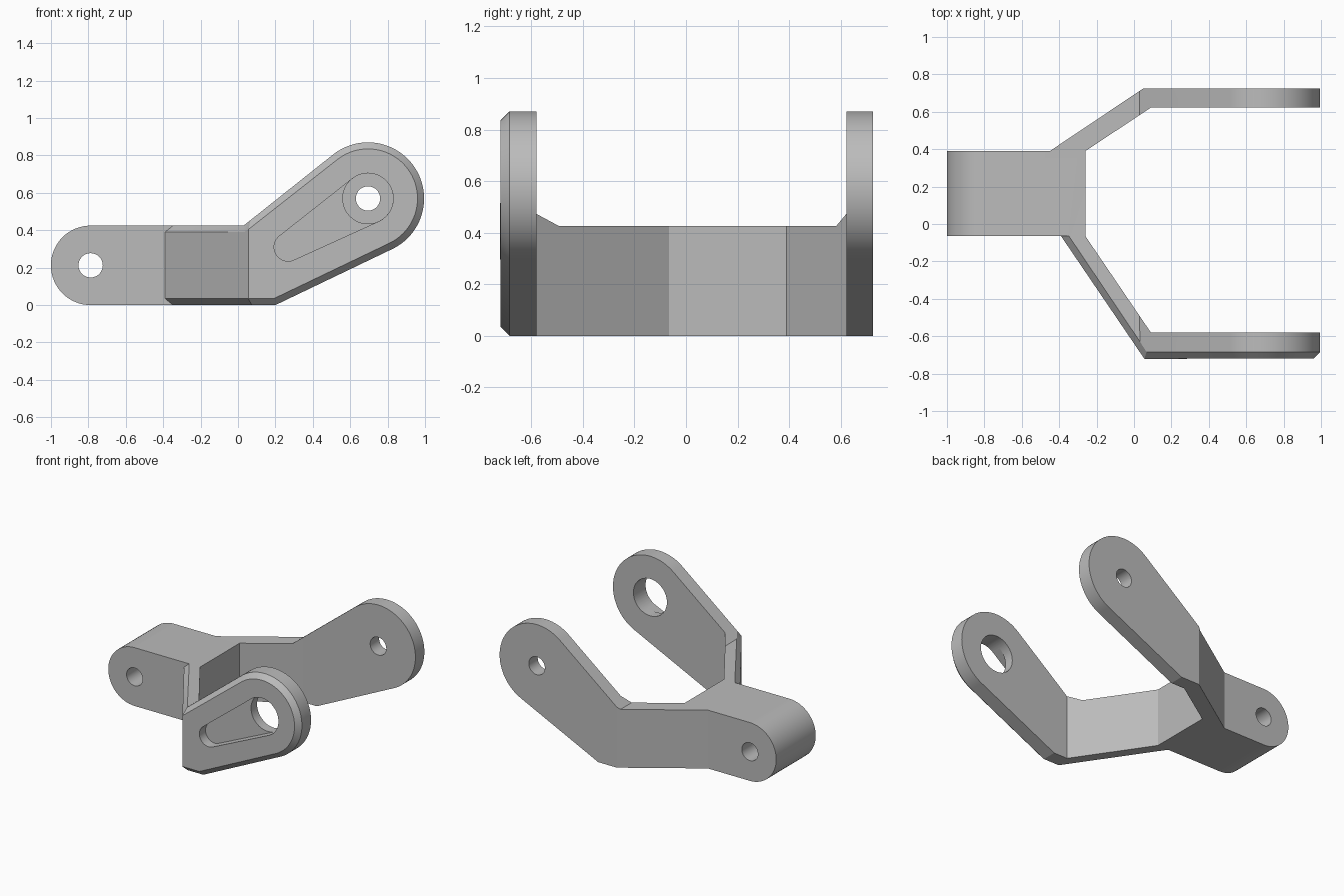
import bpy, bmesh, math
from mathutils import Vector

if "Cube" in bpy.data.objects:
    bpy.data.objects.remove(bpy.data.objects["Cube"], do_unlink=True)

grey = bpy.data.materials.new("plain_grey")
grey.use_nodes = True
grey.diffuse_color = (0.5, 0.5, 0.5, 1)
grey.node_tree.nodes["Principled BSDF"].inputs["Base Color"].default_value = (0.5, 0.5, 0.5, 1)

HUB, HUB_R = Vector((-0.788, 0.2125)), 0.2125     # x, z of the hub bore
EYE, EYE_R = Vector((0.695, 0.57)), 0.3           # x, z of the arm eyes
BORE = 0.065
TAU = math.tau


def prism(name, points, axis, lo, hi):
    """Extrude a 2D outline along y (points are x, z) or z (points are x, y)."""
    place = (lambda p, d: (p[0], d, p[1])) if axis == 'Y' else (lambda p, d: (p[0], p[1], d))
    bm = bmesh.new()
    face = bm.faces.new([bm.verts.new(place(p, lo)) for p in points])
    ext = bmesh.ops.extrude_face_region(bm, geom=[face])
    shift = Vector(place((0, 0), hi - lo))
    bmesh.ops.translate(bm, vec=shift, verts=[v for v in ext["geom"] if isinstance(v, bmesh.types.BMVert)])
    bmesh.ops.recalc_face_normals(bm, faces=bm.faces)
    mesh = bpy.data.meshes.new(name)
    bm.to_mesh(mesh)
    bm.free()
    mesh.materials.append(grey)
    ob = bpy.data.objects.new(name, mesh)
    bpy.context.collection.objects.link(ob)
    return ob


def combine(ob, other, operation):
    """Apply an exact boolean and discard the helper."""
    mod = ob.modifiers.new("boolean", 'BOOLEAN')
    mod.operation, mod.object, mod.solver = operation, other, 'EXACT'
    bpy.context.view_layer.objects.active = ob
    bpy.ops.object.modifier_apply(modifier=mod.name)
    bpy.data.objects.remove(other, do_unlink=True)


def arc(c, r, start, end, n=32):
    return [(c[0] + r * math.cos(start + (end - start) * i / n),
             c[1] + r * math.sin(start + (end - start) * i / n)) for i in range(n + 1)]


def tangent_angle(point, c, r, side):
    """Angle on a circle where the tangent from a point touches it."""
    d = Vector(point) - c
    return math.atan2(d.y, d.x) + side * math.acos(r / d.length)


def cut_bore(ob, c, r, lo, hi):
    combine(ob, prism("bore", arc(c, r, 0, TAU, 48)[:-1], 'Y', lo, hi), 'DIFFERENCE')


# Side outline shared by hub and arms
low, high = (0.2, 0), (0.03, 0.425)
a0 = tangent_angle(low, EYE, EYE_R, 1)
a1 = tangent_angle(high, EYE, EYE_R, -1)
while a0 > 0:
    a0 -= TAU
while a1 < a0:
    a1 += TAU
side = [low] + arc(EYE, EYE_R, a0, a1, 48) + [high] + arc(HUB, HUB_R, TAU / 4, TAU * 3 / 4)

# Hub with the back arm, and the front arm, as plan outlines
body_plan = [(-1.1, -0.065), (-0.26, -0.065), (-0.26, 0.39), (0.09, 0.622), (1.1, 0.622),
             (1.1, 0.725), (0.05, 0.725), (-0.45, 0.39), (-1.1, 0.39)]
arm_plan = [(-0.39, -0.065), (0.055, -0.72), (1.1, -0.72), (1.1, -0.58), (0.09, -0.58), (-0.26, -0.065)]
yoke = prism("fork_bracket", body_plan, 'Z', -0.2, 1.1)
combine(yoke, prism("side_outline", side, 'Y', -0.9, 0.9), 'INTERSECT')
arm = prism("front_arm", arm_plan, 'Z', -0.2, 1.1)
combine(arm, prism("side_outline", side, 'Y', -0.9, 0.9), 'INTERSECT')

# Chamfer around the outer face of the front arm
bm = bmesh.new()
bm.from_mesh(arm.data)
bmesh.ops.remove_doubles(bm, verts=bm.verts, dist=0.0001)
bmesh.ops.dissolve_limit(bm, angle_limit=0.01, verts=bm.verts, edges=bm.edges)
rim = []
for e in bm.edges:
    ny = sorted(f.normal.y for f in e.link_faces)
    if len(ny) == 2 and ny[0] < -0.4 and abs(ny[1]) < 0.01:
        rim.append(e)
bmesh.ops.bevel(bm, geom=rim, offset=0.035, offset_type='OFFSET', segments=1,
                affect='EDGES', clamp_overlap=False)
bm.to_mesh(arm.data)
bm.free()

# Front eye with its tapered blind pocket
cut_bore(arm, EYE, 0.135, -0.9, -0.4)
tip, tip_r, eye_r = Vector((0.268, 0.31)), 0.075, 0.135
axis = EYE - tip
heading = math.atan2(axis.y, axis.x)
spread = math.acos((tip_r - eye_r) / axis.length)
pocket = (arc(EYE, eye_r, heading - spread, heading + spread)
          + arc(tip, tip_r, heading + spread, heading + TAU - spread))
combine(arm, prism("pocket", pocket, 'Y', -0.9, -0.65), 'DIFFERENCE')

# Join, then drill the hub and the back eye
combine(yoke, arm, 'UNION')
cut_bore(yoke, HUB, BORE, -0.2, 0.5)
cut_bore(yoke, EYE, BORE, 0.5, 0.9)

bpy.ops.object.select_all(action='DESELECT')
yoke.select_set(True)
bpy.context.view_layer.objects.active = yoke
bpy.ops.object.shade_smooth_by_angle(angle=math.radians(20))
